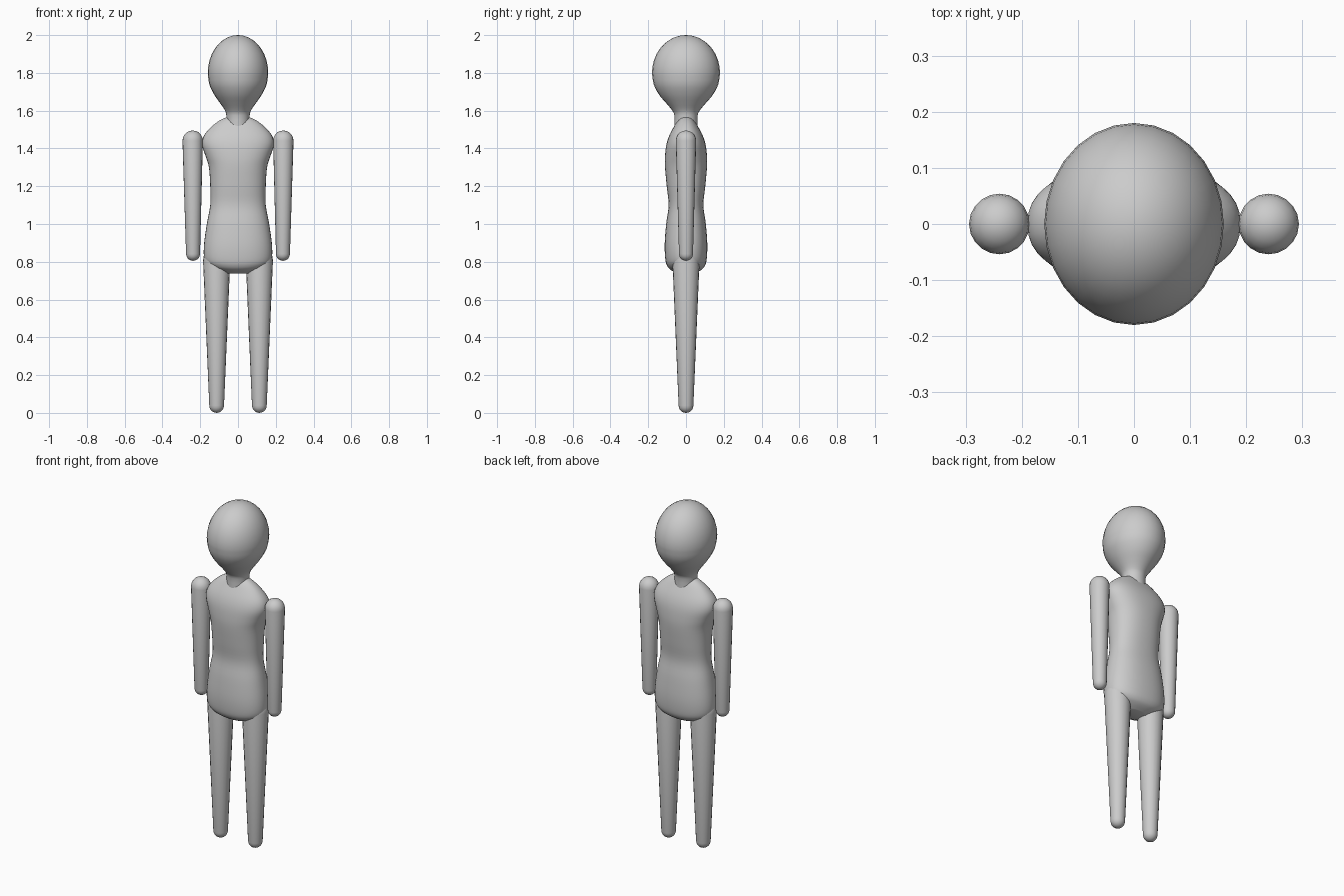
import bpy, bmesh, math

if "Cube" in bpy.data.objects:
    bpy.data.objects.remove(bpy.data.objects["Cube"])

skin = bpy.data.materials.new("light grey")
skin.diffuse_color = (0.6, 0.6, 0.6, 1)
skin.use_nodes = True
skin.node_tree.nodes["Principled BSDF"].inputs["Base Color"].default_value = skin.diffuse_color


def spow(v, p):
    return math.copysign(abs(v) ** p, v)


def loft(name, rings, sides, power=2.0, cx=0.0):
    """Stack of superellipse rings (z, half width, half depth, x shift); zero-size ends become poles."""
    bm = bmesh.new()
    loops = []
    for z, rx, ry, dx in rings:
        if rx == 0:
            loops.append([bm.verts.new((cx + dx, 0, z))])
            continue
        loop = []
        for i in range(sides):
            a = 2 * math.pi * i / sides
            x = rx * spow(math.cos(a), 2 / power)
            y = ry * spow(math.sin(a), 2 / power)
            loop.append(bm.verts.new((cx + dx + x, y, z)))
        loops.append(loop)
    for lo, hi in zip(loops, loops[1:]):
        for i in range(sides):
            j = (i + 1) % sides
            if len(lo) == 1:
                bm.faces.new((lo[0], hi[j], hi[i]))
            elif len(hi) == 1:
                bm.faces.new((lo[i], lo[j], hi[0]))
            else:
                bm.faces.new((lo[i], lo[j], hi[j], hi[i]))
    bmesh.ops.recalc_face_normals(bm, faces=bm.faces)
    me = bpy.data.meshes.new(name)
    bm.to_mesh(me)
    bm.free()
    me.materials.append(skin)
    for p in me.polygons:
        p.use_smooth = True
    ob = bpy.data.objects.new(name, me)
    bpy.context.collection.objects.link(ob)
    return ob


def smooth_rings(keys, steps=4):
    """Catmull-Rom interpolation between key rings (z, half width, half depth)."""
    pts = [keys[0]] + keys + [keys[-1]]
    out = []
    for a, b, c, d in zip(pts, pts[1:], pts[2:], pts[3:]):
        for s in range(steps):
            t = s / steps
            out.append(tuple(0.5 * (2 * q + (r - p) * t + (2 * p - 5 * q + 4 * r - w) * t * t
                                    + (3 * q - p - 3 * r + w) * t ** 3)
                             for p, q, r, w in zip(a, b, c, d)))
    return [r + (0,) for r in out + [keys[-1]]]


def limb(name, z0, r0, z1, r1, cx, lean=0.0, sides=20):
    """Tapered capsule between two rounded ends."""
    n = 5
    rings = [(z0, 0, 0, 0)]
    for i in range(1, n + 1):
        a = math.pi / 2 * i / n
        rings.append((z0 + r0 * (1 - math.cos(a)), r0 * math.sin(a), r0 * math.sin(a), 0))
    for i in range(n, 0, -1):
        a = math.pi / 2 * i / n
        rings.append((z1 - r1 * (1 - math.cos(a)), r1 * math.sin(a), r1 * math.sin(a), lean))
    rings.append((z1, 0, 0, lean))
    return loft(name, rings, sides, cx=cx)


# Head with neck: domed skull narrowing to a short neck sunk in the torso
head = smooth_rings([
    (1.50, 0.062, 0.062), (1.575, 0.062, 0.062), (1.605, 0.071, 0.076),
    (1.64, 0.095, 0.105), (1.685, 0.126, 0.143), (1.74, 0.152, 0.171),
    (1.80, 0.16, 0.18)], 3)
for k in range(1, 9):
    a = math.pi / 2 * k / 9
    head.append((1.80 + 0.2 * math.sin(a), 0.16 * math.cos(a), 0.18 * math.cos(a), 0))
head.append((2.0, 0, 0, 0))
loft("head", head, 28)

# Torso: hips, waist, chest and sloping shoulders
torso = [(0.738, 0, 0, 0)] + smooth_rings([
    (0.738, 0.07, 0.045), (0.755, 0.11, 0.078), (0.775, 0.152, 0.098),
    (0.81, 0.178, 0.109), (0.89, 0.18, 0.113), (1.00, 0.165, 0.105),
    (1.10, 0.147, 0.092), (1.20, 0.147, 0.102), (1.30, 0.154, 0.111),
    (1.36, 0.172, 0.111), (1.42, 0.19, 0.104), (1.47, 0.179, 0.088),
    (1.52, 0.135, 0.061), (1.555, 0.085, 0.038), (1.573, 0.035, 0.016)])
torso.append((1.575, 0, 0, 0))
loft("torso", torso, 40, 2.3)

# Arms and legs on both sides
for side, label in ((-1, "left"), (1, "right")):
    limb(label + "_arm", 0.805, 0.037, 1.495, 0.054, side * 0.238, side * 0.002)
    limb(label + "_leg", 0.0, 0.039, 0.88, 0.072, side * 0.113)
